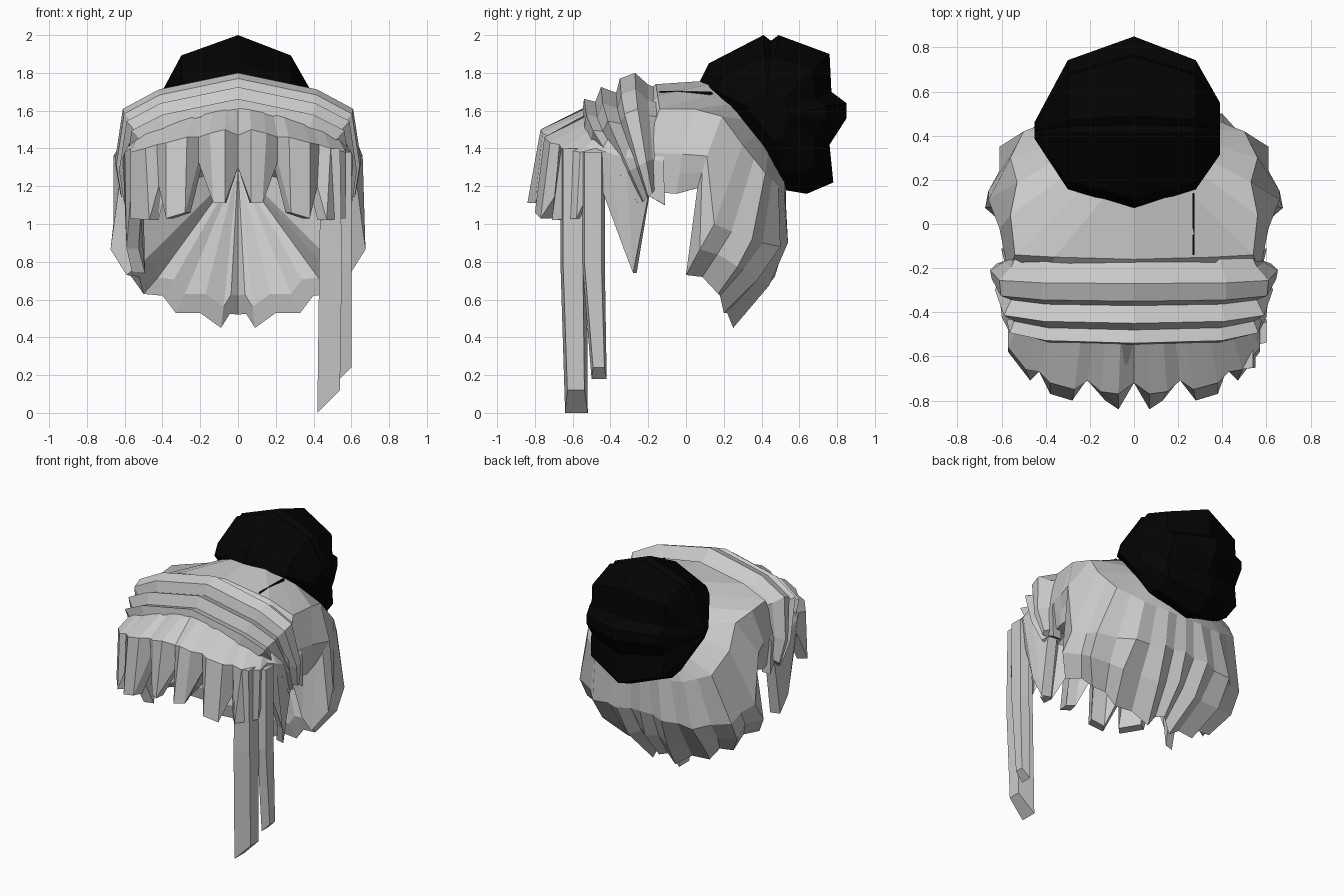
import bpy
import bmesh
import math
from mathutils import Vector

default_cube = bpy.data.objects.get("Cube")
if default_cube:
    bpy.data.objects.remove(default_cube, do_unlink=True)


def make_material(name, level):
    material = bpy.data.materials.new(name)
    material.use_nodes = True
    colour = (level, level, level, 1)
    material.diffuse_color = colour
    shader = material.node_tree.nodes["Principled BSDF"]
    shader.inputs["Base Color"].default_value = colour
    return material


grey_hair = make_material("light grey hair", 0.6)
black_hair = make_material("black hair", 0.001)


def loft(name, rings, material):
    """Closed flat-shaded skin through rings of equal length."""
    bm = bmesh.new()
    loops = [[bm.verts.new(point) for point in ring] for ring in rings]
    count = len(loops[0])
    for first, second in zip(loops, loops[1:]):
        for i in range(count):
            j = (i + 1) % count
            bm.faces.new((first[i], first[j], second[j], second[i]))
    bm.faces.new(loops[0])
    bm.faces.new(loops[-1])
    bmesh.ops.recalc_face_normals(bm, faces=bm.faces)
    mesh = bpy.data.meshes.new(name)
    bm.to_mesh(mesh)
    bm.free()
    mesh.materials.append(material)
    obj = bpy.data.objects.new(name, mesh)
    bpy.context.collection.objects.link(obj)
    return obj


def mirror_rings(half):
    """Left-hand rings in reverse order, flipped in x, without the middle one."""
    return [[Vector((-p.x, p.y, p.z)) for p in ring] for ring in half[:0:-1]]


def strand(name, path, widths, depths):
    """Long hanging lock with bevelled outer edges and a slanted tip."""
    rings = []
    for i, (centre, width, depth) in enumerate(zip(path, widths, depths)):
        corners = [(-depth, -width), (depth, -width * .8), (depth, width * .7), (-depth, width)]
        slant = 1 if i == len(path) - 1 else 0
        rings.append([Vector(centre) + Vector((x, y, x * slant)) for x, y in corners])
    loft(name, rings, grey_hair)


# Bun: lobed side outline, shrunk towards both ends
bun_centre = Vector((0, 0.42, 1.57))
bun_outline = [(.07, 1.75), (.12, 1.85), (.41, 2), (.45, 1.97), (.49, 2),
               (.76, 1.9), (.77, 1.7), (.85, 1.64), (.85, 1.56), (.76, 1.42),
               (.78, 1.22), (.64, 1.16), (.52, 1.18)]
bun_stations = [(-.45, .1), (-.3, .75), (0, 1), (.28, .75), (.39, .3)]
bun_rings = []
for x, scale in bun_stations:
    ring = [bun_centre.lerp(Vector((0, y, z)), scale) for y, z in bun_outline]
    bun_rings.append([(x, point.y, point.z) for point in ring])
loft("bun", bun_rings, black_hair)

# Thin pin lying on the crown between the bun and the bands
loft("hair_pin", [[(x, y, top - drop) for x, drop in ((.265, .04), (.275, .04), (.275, 0), (.265, 0))]
                  for y, top in ((-.14, 1.705), (.14, 1.7))], black_hair)

# Back hair: columns fan out from the bun; each has an upper, bulge and tip point
columns = [
    ((0, -.16, 1.74), (0, -.3, 1.62), (0, -.45, 1.5)),
    ((.36, -.15, 1.68), (.42, -.28, 1.52), (.45, -.38, 1.4)),
    ((.54, -.14, 1.61), (.57, -.22, 1.38), (.55, -.18, 1.17)),
    ((.56, .04, 1.61), (.61, -.02, 1.37), (.59, -.05, 1.16)),
    ((.53, .19, 1.57), (.66, .11, 1.36), (.58, .06, 1.19)),
    ((.56, .3, 1.42), (.66, .15, 1), (.59, 0, .73)),
    ((.5, .42, 1.27), (.61, .35, .92), (.5, .17, .63)),
    ((.32, .49, 1.2), (.4, .5, .88), (.33, .2, .53)),
    ((.14, .52, 1.18), (.18, .54, .9), (.09, .25, .45)),
    ((0, .53, 1.18), (0, .53, .92), (0, .31, .52)),
]
head_centre = Vector((0, 0.1, 1.2))
inner_apex = Vector((0, 0.4, 1.3))


def crown_point(angle):
    return Vector((math.sin(angle) * .33,
                   .335 - math.cos(angle) * .2, 1.51 + math.cos(angle) * .25))


def skirt(bulge, tip, belly):
    """Rounded lower side of a lock, its tip and the inner wall behind it."""
    low = bulge.lerp(tip, .5)
    low += Vector((low.x, low.y - head_centre.y, 0)).normalized() * belly
    inner = tip.lerp(head_centre, .15)
    return [bulge, low, tip, inner, inner.lerp(inner_apex, .97)]


half = []
step = math.pi / (len(columns) - 1)
for i, column in enumerate(columns):
    upper, bulge, tip = outer = [Vector(point) for point in column]
    belly = .05 if i >= 5 else 0
    half.append([crown_point(i * step), upper] + skirt(bulge, tip, belly))
    # Valleys between the hanging locks
    if 5 <= i < len(columns) - 1:
        upper, bulge, tip = [a.lerp(Vector(b), .5) for a, b in zip(outer, columns[i + 1])]
        for point in (bulge, tip):
            point.x *= .96
            point.y -= (point.y - head_centre.y) * .06
        tip.z += .04
        half.append([crown_point((i + .5) * step), upper] + skirt(bulge, tip, belly * .5))
loft("back_hair", list(zip(*(half + mirror_rings(half)[1:]))), grey_hair)

# Front bands: ridged relief swept over an arch from side to side
relief = [(-.55, 0), (-.54, .08), (-.48, .05), (-.45, .12), (-.37, .07), (-.35, .14),
          (-.27, .15), (-.2, .07), (-.15, .04), (-.15, -.08), (-.5, -.08)]
arch = [(0, 0, 0, 1), (.38, .08, 15, .97), (.51, .14, 45, .88),
        (.54, .33, 85, .5), (.53, .48, 95, .25)]


def band_ring(x, drop, tilt, squash):
    angle = math.radians(tilt)
    ring = []
    for y, height in relief:
        base = 1.58 + .25 * (y + .55) - drop
        height *= .5 + .5 * squash
        ring.append(Vector((x + height * math.sin(angle),
                            -.15 + (y + .15) * squash, base + height * math.cos(angle))))
    return ring


bands = [band_ring(*station) for station in arch]
loft("front_bands", mirror_rings(bands) + bands, grey_hair)

# Fringe: folded sheet round to the ears; each column has a shoulder and a tip
fringe = [
    ((0, -.72, 1.47), (0, -.72, 1.3)),
    ((.07, -.77, 1.5), (.07, -.84, 1.11)),
    ((.15, -.76, 1.48), (.13, -.8, 1.11)),
    ((.21, -.71, 1.46), (.21, -.7, 1.33)),
    ((.27, -.75, 1.46), (.28, -.8, 1.06)),
    ((.38, -.72, 1.43), (.38, -.77, 1.03)),
    ((.43, -.67, 1.42), (.42, -.66, 1.2)),
    ((.49, -.66, 1.4), (.47, -.71, 1.02)),
    ((.57, -.56, 1.38), (.57, -.58, 1.03)),
    ((.57, -.48, 1.4), (.56, -.47, 1.25)),
    ((.6, -.42, 1.38), (.59, -.33, .87)),
    ((.61, -.32, 1.35), (.56, -.28, .74)),
    ((.58, -.2, 1.35), (.57, -.2, 1.15)),
    ((.6, -.12, 1.33), (.6, -.11, 1.1)),
]
fringe_rings = []
for shoulder, tip in fringe:
    shoulder, tip = Vector(shoulder), Vector(tip)
    x, y, z = shoulder
    root = Vector((x * .87, max(y, .22 * x - .53), 1.62 - x * x * .3))
    inward = Vector((-x, -.15 - y, 0)).normalized() * .07
    fringe_rings.append([root, shoulder, tip, tip + inward, shoulder + inward])
loft("fringe", mirror_rings(fringe_rings) + fringe_rings, grey_hair)

# Long strands hanging on the left only
strand("long_front_strand", [(.49, -.595, 1.4), (.49, -.595, .8), (.48, -.58, .06)],
       (.07, .07, .06), (.05, .06, .06))
strand("long_rear_strand", [(.57, -.49, 1.38), (.57, -.49, .8), (.57, -.46, .21)],
       (.06, .06, .04), (.03, .03, .03))
